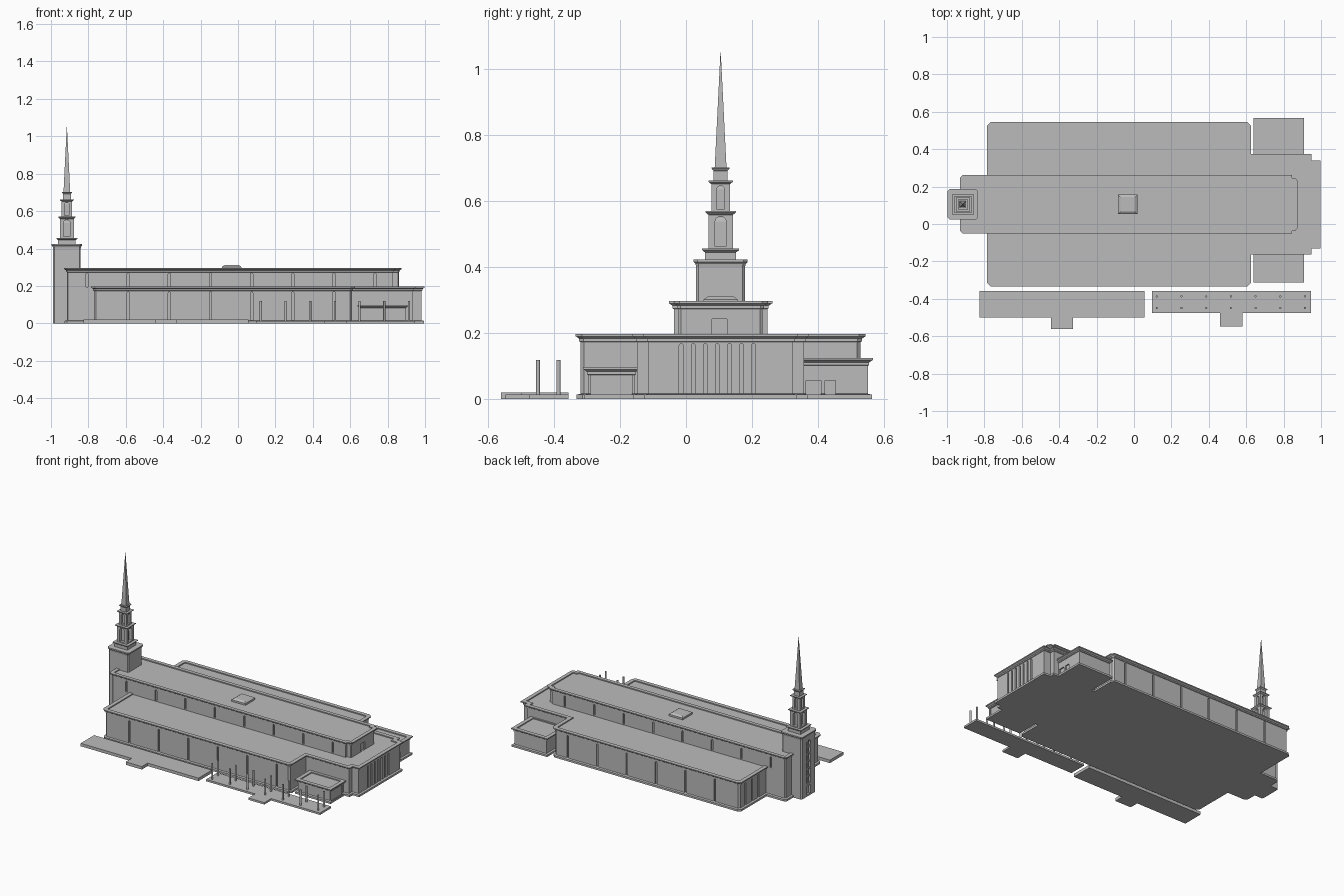
import bpy, bmesh, math
from mathutils import Vector

if "Cube" in bpy.data.objects:
    bpy.data.objects.remove(bpy.data.objects["Cube"])

stone = bpy.data.materials.new("grey stone")
stone.use_nodes = True
GREY = (0.5, 0.5, 0.5, 1)
stone.diffuse_color = GREY
stone.node_tree.nodes["Principled BSDF"].inputs["Base Color"].default_value = GREY

CY = 0.105        # building centre line
TX = -0.915       # tower centre


def finish(name, bm):
    bmesh.ops.recalc_face_normals(bm, faces=bm.faces[:])
    me = bpy.data.meshes.new(name)
    bm.to_mesh(me)
    bm.free()
    me.materials.append(stone)
    ob = bpy.data.objects.new(name, me)
    bpy.context.scene.collection.objects.link(ob)
    return ob


def inset(pts, d):
    """Mitred inset of a counter-clockwise outline."""
    out = []
    for i, p in enumerate(pts):
        a = (p - pts[i - 1]).normalized()
        b = (pts[(i + 1) % len(pts)] - p).normalized()
        na, nb = Vector((-a.y, a.x)), Vector((-b.y, b.x))
        out.append(p + (na + nb) * d / (1 + na.dot(nb)))
    return out


def loft(name, outline, profile):
    """Sweep a profile of (inset, z) pairs around an outline."""
    pts = [Vector(p) for p in outline]
    bm = bmesh.new()
    rings = [[bm.verts.new((p.x, p.y, z)) for p in inset(pts, d)] for d, z in profile]
    n = len(pts)
    for lo, hi in zip(rings, rings[1:]):
        for i in range(n):
            j = (i + 1) % n
            bm.faces.new((lo[i], lo[j], hi[j], hi[i]))
    bm.faces.new(rings[0][::-1])
    bm.faces.new(rings[-1])
    return finish(name, bm)


def mirrored(half):
    """Outline from its lower half, given as (x, distance from centre line)."""
    return [(x, CY - d) for x, d in half] + [(x, CY + d) for x, d in reversed(half)]


def rect(x0, x1, y0, y1, c=0):
    if not c:
        return [(x0, y0), (x1, y0), (x1, y1), (x0, y1)]
    return [(x0 + c, y0), (x1 - c, y0), (x1, y0 + c), (x1, y1 - c),
            (x1 - c, y1), (x0 + c, y1), (x0, y1 - c), (x0, y0 + c)]


def square(h, c=0):
    return rect(TX - h, TX + h, CY - h, CY + h, c)


def box(name, x0, x1, y0, y1, z0, z1):
    return loft(name, rect(x0, x1, y0, y1), [(0, z0), (0, z1)])


def cornice(top, rim=0.026, sink=0.007):
    """Stepped cornice, parapet rim and sunken roof."""
    return [(0.015, top - 0.024), (0.011, top - 0.022), (0.011, top - 0.014), (0.004, top - 0.009),
            (0, top - 0.007), (0, top), (rim, top), (rim, top - sink)]


def wall(top, **kw):
    return [(0.003, 0), (0.003, 0.013), (0.015, 0.016)] + cornice(top, **kw)


def add_arch(bm, c, half, z0, z1, depth, axis, arched=True):
    """Arched prism centred at c, running along the given axis."""
    if arched:
        prof = [(-half, z0), (half, z0)]
        prof += [(half * math.cos(math.pi * k / 8), z1 - half + half * math.sin(math.pi * k / 8))
                 for k in range(9)]
    else:
        prof = [(-half, z0), (half, z0), (half, z1), (-half, z1)]
    ends = []
    for s in (-depth, depth):
        if axis == "x":
            ends.append([bm.verts.new((c[0] + s, c[1] + u, z)) for u, z in prof])
        else:
            ends.append([bm.verts.new((c[0] + u, c[1] + s, z)) for u, z in prof])
    for i in range(len(prof)):
        j = (i + 1) % len(prof)
        bm.faces.new((ends[0][i], ends[0][j], ends[1][j], ends[1][i]))
    bm.faces.new(ends[0][::-1])
    bm.faces.new(ends[1])


def carve(ob, arches):
    bm = bmesh.new()
    for a in arches:
        add_arch(bm, *a)
    cutter = finish(ob.name + "_cutter", bm)
    cutter.hide_render = True
    mod = ob.modifiers.new("openings", "BOOLEAN")
    mod.object = cutter
    mod.solver = "EXACT"
    bpy.context.view_layer.update()
    dg = bpy.context.evaluated_depsgraph_get()
    me = bpy.data.meshes.new_from_object(ob.evaluated_get(dg))
    ob.modifiers.clear()
    ob.data = me
    bpy.data.objects.remove(cutter)


# Lower storey with the stepped east end
low = loft("lower_storey", mirrored([
    (-0.785, 0.42), (-0.765, 0.44), (0.605, 0.44), (0.625, 0.42), (0.625, 0.268),
    (0.948, 0.268), (0.948, 0.235), (0.997, 0.235)]), wall(0.197))
slots = []
for s in (-1, 1):
    for k in range(6):
        slots.append(((-0.587 + 0.22 * k, CY + s * 0.425), 0.006, 0.016, 0.168, 0.01, "y"))
    for d in (0.22, 0.29, 0.36):
        slots.append(((-0.77, CY + s * d), 0.006, 0.016, 0.168, 0.01, "x"))
for k in range(-3, 4):
    slots.append(((0.982, CY - 0.01 + 0.0365 * k), 0.006, 0.016, 0.168, 0.01, "x"))
carve(low, slots)

# Upper storey, reaching the ground at its west end
up = loft("upper_storey", mirrored([
    (-0.93, 0.142), (-0.915, 0.157), (0.845, 0.157), (0.845, 0.142), (0.862, 0.142),
    (0.875, 0.125)]), wall(0.297, rim=0.024))
slots = [((-0.807 + 0.22 * k, CY + s * 0.142), 0.006, 0.195, 0.268, 0.01, "y")
         for s in (-1, 1) for k in range(8)]
slots.append(((0.86, CY - 0.003), 0.023, 0.192, 0.243, 0.008, "x", False))
carve(up, slots)

# Roof hatch
loft("roof_hatch", rect(-0.085, 0.018, 0.053, 0.157),
     [(0, 0.288), (0, 0.302), (0.013, 0.311)])

# Side annexes
rear = loft("rear_annex", rect(0.64, 0.91, 0.34, 0.567), wall(0.125))
carve(rear, [((0.895, 0.387), 0.023, 0.003, 0.056, 0.008, "x", False),
             ((0.895, 0.437), 0.016, 0.003, 0.056, 0.008, "x", False)])
front = loft("front_annex", rect(0.64, 0.91, -0.312, -0.14), wall(0.097))
carve(front, [((0.895, -0.227), 0.063, 0.003, 0.073, 0.008, "x", False)])

# Tower shaft with tall west window and door
shaft = loft("tower_shaft", square(0.082, 0.012),
             [(0.008, 0), (0.008, 0.40), (0.006, 0.41), (0, 0.416), (0, 0.424)])
carve(shaft, [((TX - 0.074, CY), 0.022, 0.085, 0.375, 0.014, "x"),
              ((TX - 0.074, CY), 0.02, 0.012, 0.07, 0.014, "x", False)])
for k in range(5):
    box("window_bar", TX - 0.072, TX - 0.058, CY - 0.023, CY + 0.023,
        0.128 + 0.05 * k, 0.136 + 0.05 * k)
box("window_mullion", TX - 0.07, TX - 0.058, CY - 0.003, CY + 0.003, 0.085, 0.372)

# Tower stages: name, half width, bottom, top, opening half width
for name, h, z0, z1, op in (("tower_base", 0.047, 0.422, 0.456, 0), ("lower_belfry", 0.037, 0.455, 0.570, 0.017),
                            ("upper_belfry", 0.028, 0.569, 0.663, 0.012), ("spire_base", 0.021, 0.662, 0.703, 0)):
    lip = 0.009 if h > 0.025 else 0.006
    ob = loft(name, square(h + lip), [(lip, z0), (lip, z1 - 0.011), (lip * 0.5, z1 - 0.008),
                                     (0, z1 - 0.004), (0, z1)])
    if op:
        carve(ob, [((TX, CY), op, z0 + 0.008, z1 - 0.016, 0.1, ax) for ax in "xy"])

# Spire
loft("spire", square(0.018), [(0, 0.70), (0.0175, 1.052)])

# Forecourt terraces with their steps
def terrace(name, x0, x1, y0, sx0, sx1, sy, z):
    loft(name, [(x0, y0), (sx0, y0), (sx0, sy), (sx1, sy), (sx1, y0), (x1, y0),
                (x1, -0.357), (x0, -0.357)], [(0, 0), (0, z)])

terrace("west_terrace", -0.825, 0.055, -0.5, -0.445, -0.325, -0.562, 0.02)
terrace("east_terrace", 0.095, 0.945, -0.475, 0.46, 0.58, -0.547, 0.013)

# Colonnade posts
for k in range(7):
    for y in (-0.449, -0.387):
        x = 0.122 + 0.132 * k
        loft("colonnade_post", [(x + 0.006 * math.cos(a * math.pi / 6), y + 0.006 * math.sin(a * math.pi / 6))
                                for a in range(12)], [(0, 0.005), (0, 0.118)])
